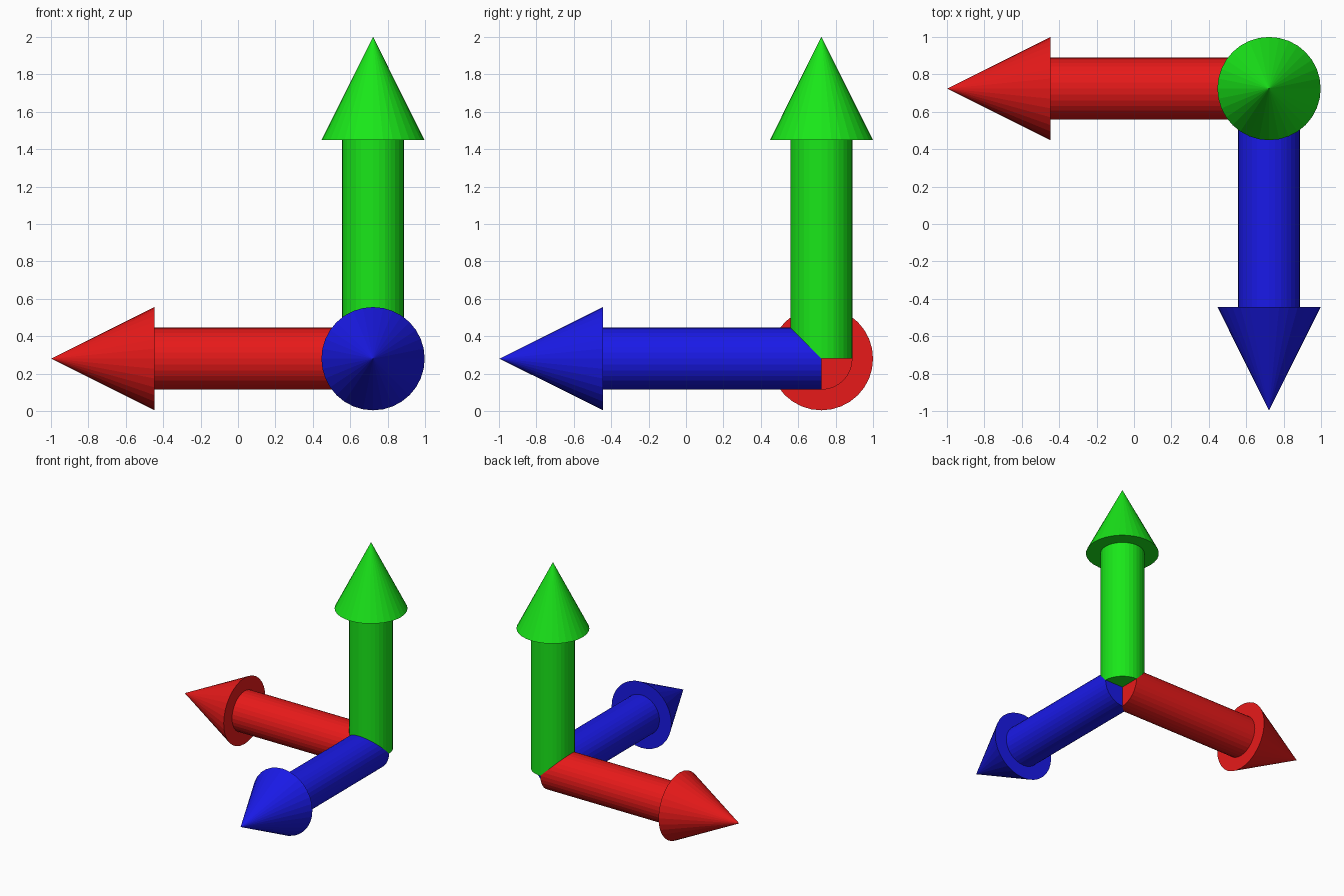
import bpy
from mathutils import Vector

if "Cube" in bpy.data.objects:
    bpy.data.objects.remove(bpy.data.objects["Cube"])

ORIGIN = Vector((0.722, 0.724, 0.28))  # shared corner where the arrows meet
SHAFT_R, HEAD_R = 0.166, 0.276
HEAD_LEN, TIP = 0.553, 1.721           # head length, corner-to-tip distance
SIDES = 32


def add_part(name, direction, start, length, r1, r2, mat):
    """Capped cylinder or cone running along direction, measured from the corner."""
    bpy.ops.mesh.primitive_cone_add(
        vertices=SIDES, radius1=r1, radius2=r2, depth=length,
        location=ORIGIN + direction * (start + length / 2),
        rotation=direction.to_track_quat('Z', 'Y').to_euler())
    obj = bpy.context.object
    obj.name = name
    obj.data.materials.append(mat)


def add_arrow(name, direction, color):
    mat = bpy.data.materials.new(name)
    mat.diffuse_color = (*color, 1)
    mat.use_nodes = True
    mat.node_tree.nodes["Principled BSDF"].inputs["Base Color"].default_value = mat.diffuse_color
    d = Vector(direction)
    base = TIP - HEAD_LEN
    # Straight shaft starting at the corner, then the pointed head
    add_part(name + "_shaft", d, 0, base, SHAFT_R, SHAFT_R, mat)
    add_part(name + "_head", d, base, HEAD_LEN, HEAD_R, 0, mat)


# Three arrows at right angles
add_arrow("red_arrow", (-1, 0, 0), (0.8, 0.01, 0.01))
add_arrow("blue_arrow", (0, -1, 0), (0.01, 0.01, 0.8))
add_arrow("green_arrow", (0, 0, 1), (0.01, 0.8, 0.01))
